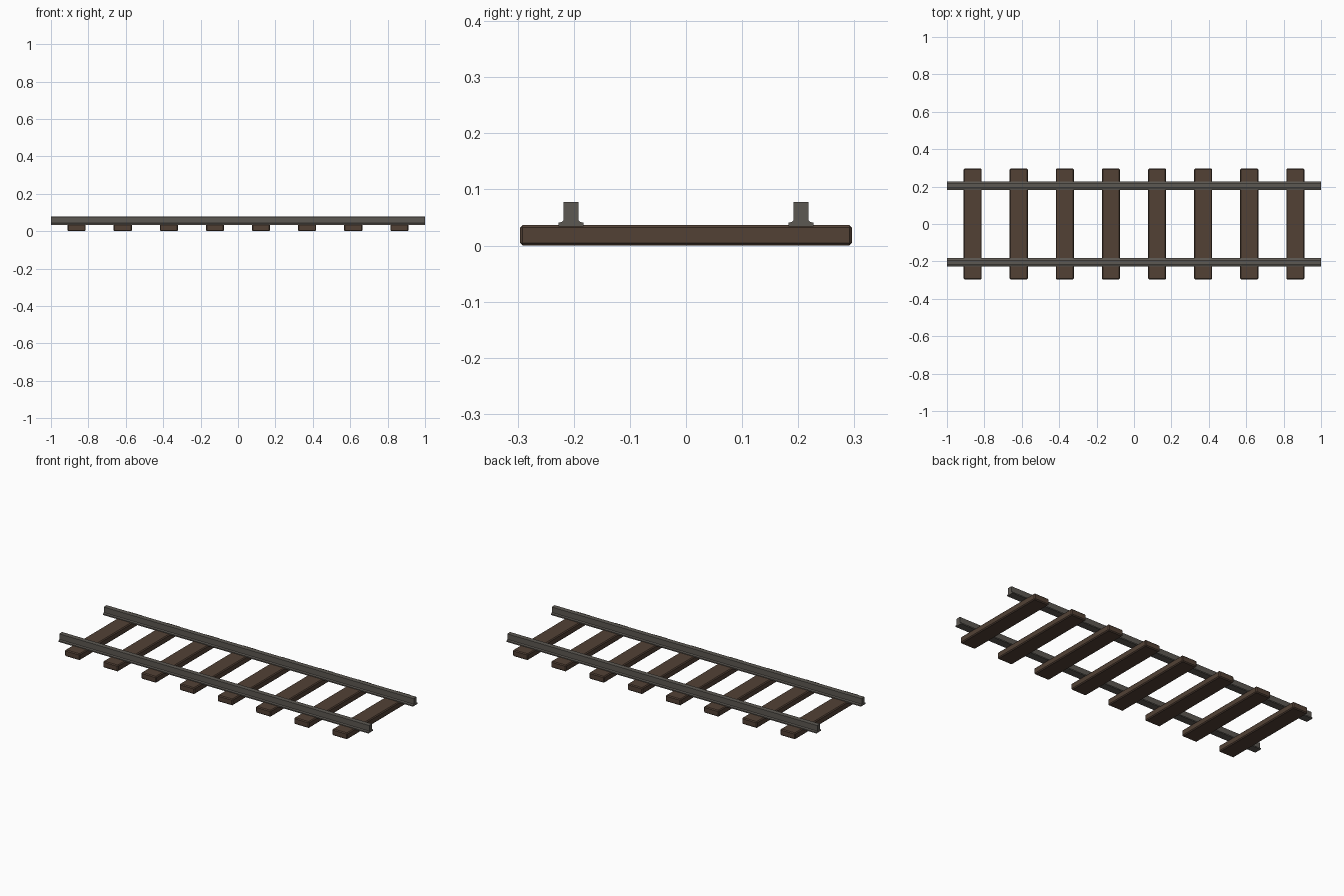
import bpy
import bmesh

if "Cube" in bpy.data.objects:
    bpy.data.objects.remove(bpy.data.objects["Cube"], do_unlink=True)


def material(name, color):
    mat = bpy.data.materials.new(name)
    mat.use_nodes = True
    mat.diffuse_color = (*color, 1)
    mat.node_tree.nodes["Principled BSDF"].inputs["Base Color"].default_value = (*color, 1)
    return mat


def add_object(name, bm, mat):
    bmesh.ops.recalc_face_normals(bm, faces=bm.faces)
    mesh = bpy.data.meshes.new(name)
    bm.to_mesh(mesh)
    bm.free()
    mesh.materials.append(mat)
    obj = bpy.data.objects.new(name, mesh)
    bpy.context.collection.objects.link(obj)
    return obj


wood = material("brown_wood", (0.085, 0.053, 0.036))
steel = material("grey_steel", (0.108, 0.098, 0.085))

# Wooden sleepers with softened edges
COUNT, SPACING = 8, 0.2465
for i in range(COUNT):
    bm = bmesh.new()
    bmesh.ops.create_cube(bm, size=1)
    bmesh.ops.scale(bm, vec=(0.097, 0.592, 0.037), verts=bm.verts)
    x = (i - (COUNT - 1) / 2) * SPACING
    bmesh.ops.translate(bm, vec=(x, 0, 0.0185), verts=bm.verts)
    bmesh.ops.bevel(bm, geom=bm.edges[:], offset=0.005, segments=1, affect='EDGES')
    add_object(f"sleeper_{i + 1}", bm, wood)

# Rails: half cross-section (across, height), mirrored and extruded lengthwise
HALF = [(0.022, 0.034), (0.022, 0.041), (0.0165, 0.042), (0.0135, 0.045),
        (0.0135, 0.077), (0.012, 0.078)]
section = HALF + [(-y, z) for y, z in reversed(HALF)]
for name, side in (("front_rail", -1), ("back_rail", 1)):
    bm = bmesh.new()
    face = bm.faces.new([bm.verts.new((-1, side * 0.205 + y, z)) for y, z in section])
    swept = bmesh.ops.extrude_face_region(bm, geom=[face], use_keep_orig=True)
    moved = [v for v in swept["geom"] if isinstance(v, bmesh.types.BMVert)]
    bmesh.ops.translate(bm, vec=(2, 0, 0), verts=moved)
    add_object(name, bm, steel)
